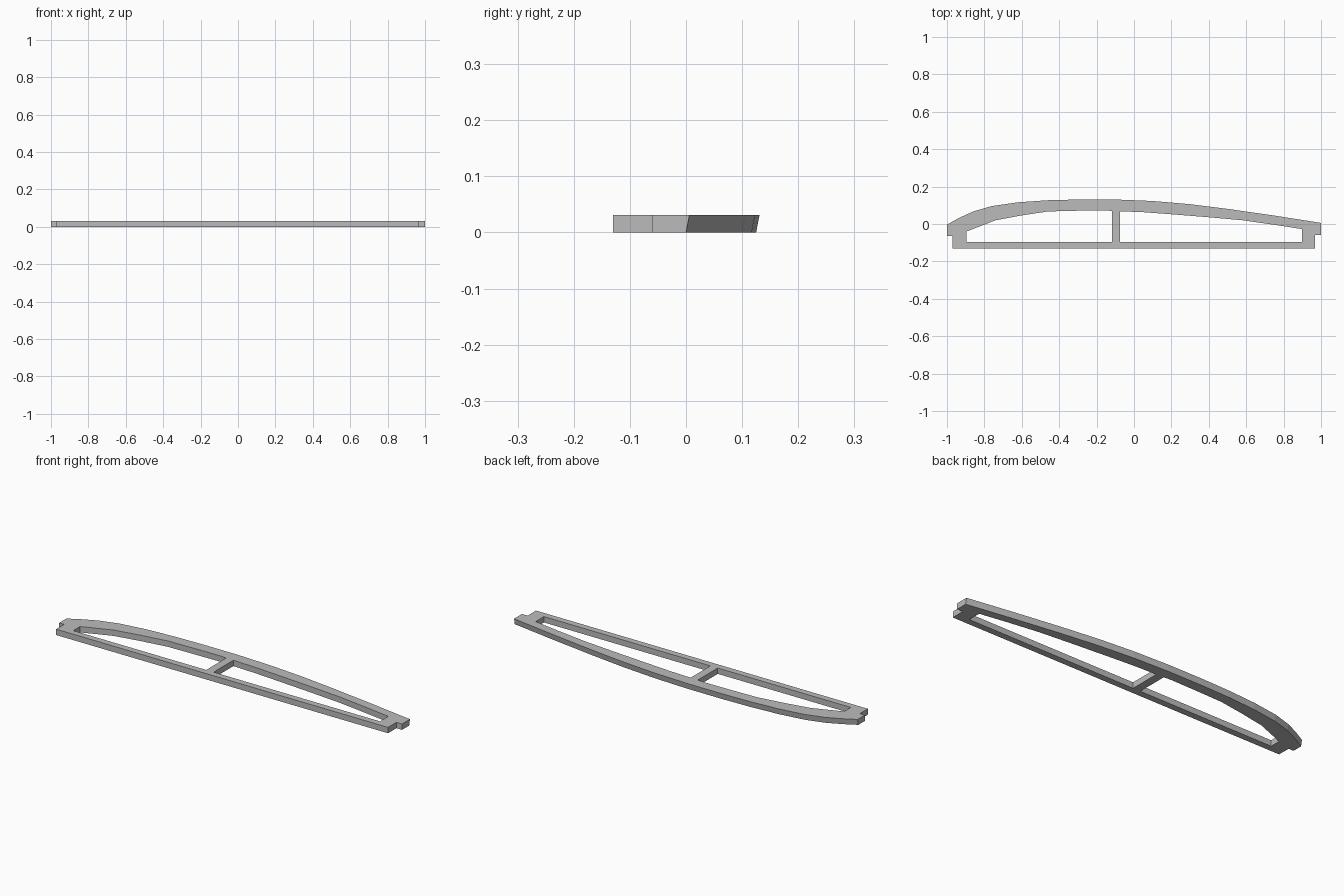
import bpy
import bmesh

cube = bpy.data.objects.get("Cube")
if cube:
    bpy.data.objects.remove(cube)

THICK = 0.031
SLANT = 0.006  # the curved edge leans inward towards the underside

# Curved outer edge, left tip to right tip
crown = [(-1, -0.003), (-0.93, 0.035), (-0.86, 0.067), (-0.76, 0.096),
         (-0.62, 0.116), (-0.46, 0.127), (-0.3, 0.131), (-0.1, 0.131),
         (0.1, 0.123), (0.3, 0.106), (0.5, 0.081), (0.75, 0.045), (1, 0.006)]
# Straight base with a stepped tab at each end
base = [(1, -0.06), (0.967, -0.06), (0.967, -0.13),
        (-0.971, -0.13), (-0.971, -0.063), (-1, -0.063)]
# Two openings either side of the upright
hole_a = [(-0.895, -0.096), (-0.895, -0.04), (-0.74, 0.02), (-0.6, 0.046),
          (-0.46, 0.067), (-0.3, 0.071), (-0.16, 0.073), (-0.118, 0.07),
          (-0.118, -0.096)]
hole_b = [(-0.075, -0.096), (-0.075, 0.068), (0.05, 0.063), (0.2, 0.052),
          (0.4, 0.036), (0.58, 0.02), (0.75, -0.004), (0.897, -0.027),
          (0.897, -0.096)]


def add_loop(bm, points):
    verts = [bm.verts.new((x, y, 0)) for x, y in points]
    for i, v in enumerate(verts):
        bm.edges.new((v, verts[(i + 1) % len(verts)]))
    return verts


# Flat outline filled around its openings
bm = bmesh.new()
outer = add_loop(bm, crown + base)
add_loop(bm, hole_a)
add_loop(bm, hole_b)
bmesh.ops.triangle_fill(bm, edges=bm.edges[:], use_beauty=True)

# Raise the plate to its thickness, then lean the curved edge
result = bmesh.ops.extrude_face_region(bm, geom=bm.faces[:])
for v in result["geom"]:
    if isinstance(v, bmesh.types.BMVert):
        v.co.z = THICK
for v in outer[:len(crown)]:
    v.co.y -= SLANT
bmesh.ops.recalc_face_normals(bm, faces=bm.faces[:])

mesh = bpy.data.meshes.new("rib_frame")
bm.to_mesh(mesh)
bm.free()
rib = bpy.data.objects.new("rib_frame", mesh)
bpy.context.scene.collection.objects.link(rib)

# Plain grey material
grey = bpy.data.materials.new("plain_grey")
grey.use_nodes = True
colour = (0.5, 0.5, 0.5, 1)
grey.diffuse_color = colour
grey.node_tree.nodes["Principled BSDF"].inputs["Base Color"].default_value = colour
mesh.materials.append(grey)
